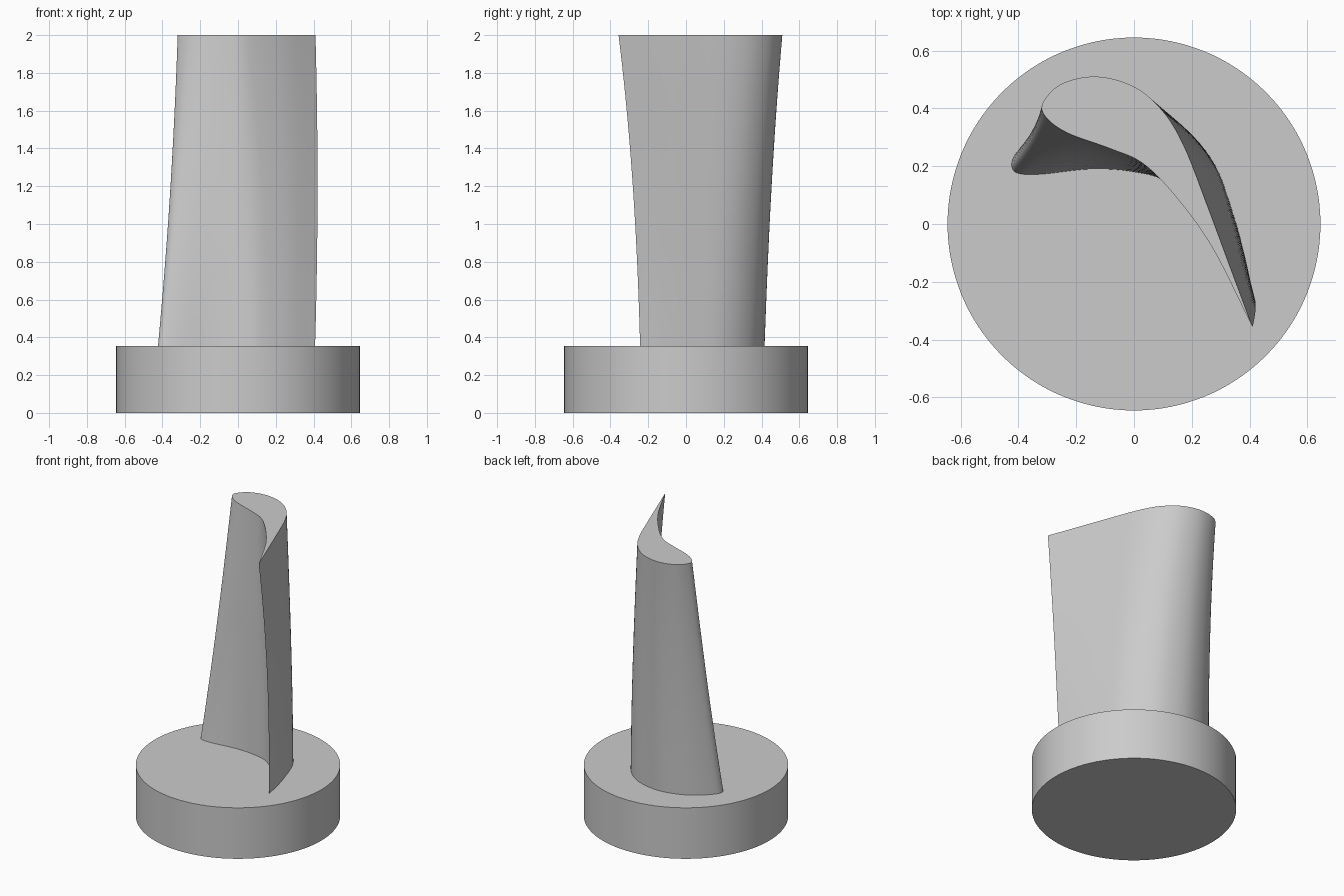
import bpy, bmesh, math
from mathutils import Vector

cube = bpy.data.objects.get("Cube")
if cube:
    bpy.data.objects.remove(cube, do_unlink=True)

grey = bpy.data.materials.new("plain grey")
grey.use_nodes = True
colour = (0.6, 0.6, 0.6, 1)
grey.diffuse_color = colour
grey.node_tree.nodes["Principled BSDF"].inputs["Base Color"].default_value = colour

BASE_RADIUS, BASE_TOP, TIP = 0.645, 0.355, 2.0
STEPS, LAYERS = 7, 20

# Blade sections, from the trailing edge along the convex side and back
ROOT = [(.408, -.243), (.388, -.13), (.348, .02), (.285, .195), (.19, .318),
        (.07, .39), (-.10, .415), (-.28, .36), (-.405, .25), (-.415, .183),
        (-.33, .172), (-.15, .19), (0, .18), (.12, .14), (.27, 0), (.408, -.243)]
END = [(.41, -.357), (.333, -.15), (.255, .06), (.175, .265), (.10, .39),
       (0, .475), (-.13, .51), (-.25, .485), (-.315, .42), (-.305, .37),
       (-.23, .315), (-.08, .26), (.03, .21), (.14, .1), (.27, -.08), (.41, -.357)]


def smooth_outline(points):
    """Spline through the points, with a sharp corner where it starts and ends."""
    p = [Vector(q) for q in points]
    p = [2 * p[0] - p[1]] + p + [2 * p[-1] - p[-2]]
    out = []
    for a, b, c, d in zip(p, p[1:], p[2:], p[3:]):
        for k in range(STEPS):
            t = k / STEPS
            out.append(b + (c - a) * t / 2 + (a - 2.5 * b + 2 * c - d / 2) * t * t
                       + (1.5 * (b - c) + (d - a) / 2) * t ** 3)
    return out


def finish(bm, name):
    bmesh.ops.recalc_face_normals(bm, faces=bm.faces)
    mesh = bpy.data.meshes.new(name)
    bm.to_mesh(mesh)
    bm.free()
    mesh.materials.append(grey)
    obj = bpy.data.objects.new(name, mesh)
    bpy.context.collection.objects.link(obj)
    bpy.ops.object.select_all(action='DESELECT')
    obj.select_set(True)
    bpy.context.view_layer.objects.active = obj
    bpy.ops.object.shade_smooth_by_angle(angle=math.radians(35))


# Round base
bm = bmesh.new()
bmesh.ops.create_cone(bm, cap_ends=True, segments=128, radius1=BASE_RADIUS,
                      radius2=BASE_RADIUS, depth=BASE_TOP)
bmesh.ops.translate(bm, verts=bm.verts, vec=(0, 0, BASE_TOP / 2))
finish(bm, "round_base")

# Twisted blade, lofted between the two sections with a slight bow
bm = bmesh.new()
rings = []
for i in range(LAYERS + 1):
    t = i / LAYERS
    bow = 4 * t * (1 - t)
    ring = []
    for a, b in zip(smooth_outline(ROOT), smooth_outline(END)):
        x, y = a.lerp(b, t)
        ring.append(bm.verts.new((x + 0.012 * bow, y + (0.008 - 0.04 * y) * bow,
                                  BASE_TOP + (TIP - BASE_TOP) * t)))
    rings.append(ring)
for low, high in zip(rings, rings[1:]):
    for j in range(len(low)):
        bm.faces.new((low[j - 1], low[j], high[j], high[j - 1]))
bm.faces.new(rings[0])
bm.faces.new(rings[-1])
finish(bm, "twisted_blade")
